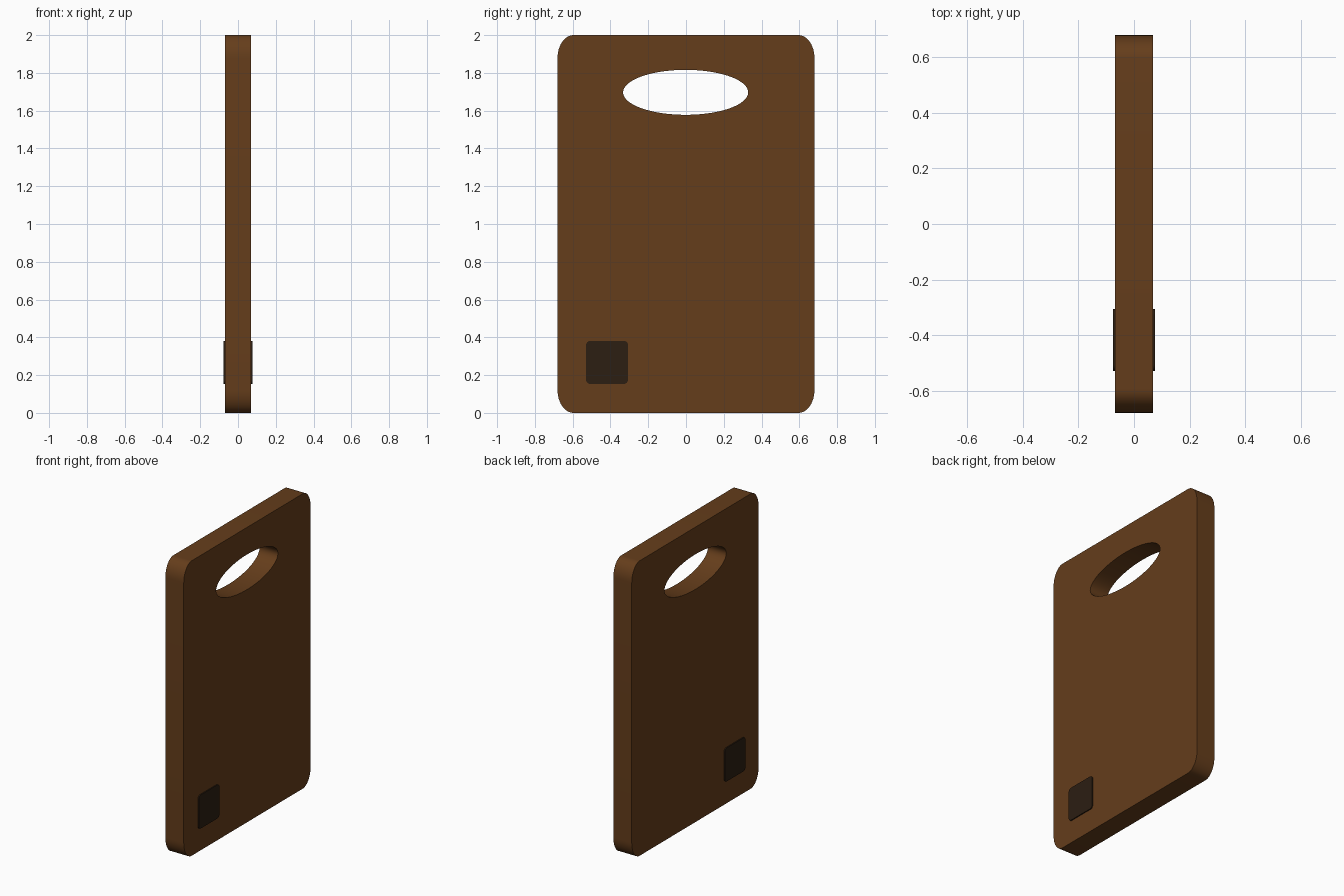
import bpy
from math import sin, cos, pi, radians

if "Cube" in bpy.data.objects:
    bpy.data.objects.remove(bpy.data.objects["Cube"])


def material(name, color):
    m = bpy.data.materials.new(name)
    m.diffuse_color = (*color, 1)
    m.use_nodes = True
    m.node_tree.nodes["Principled BSDF"].inputs["Base Color"].default_value = m.diffuse_color
    return m


def ellipse(cy, cz, ry, rz, n=96):
    return [(cy + ry * cos(2 * pi * i / n), cz + rz * sin(2 * pi * i / n)) for i in range(n)]


def rounded_rect(cy, cz, hy, hz, ry, rz, n=12):
    pts = []
    for q, (sy, sz) in enumerate([(1, 1), (-1, 1), (-1, -1), (1, -1)]):
        for i in range(n + 1):
            a = pi / 2 * (q + i / n)
            pts.append((cy + sy * (hy - ry) + ry * cos(a),
                        cz + sz * (hz - rz) + rz * sin(a)))
    return pts


def slab(name, outlines, x, half, mat):
    """Extrude closed outlines in the YZ plane along x; inner outlines become holes."""
    cu = bpy.data.curves.new(name, 'CURVE')
    cu.dimensions = '2D'
    cu.fill_mode = 'BOTH'
    cu.extrude = half
    for pts in outlines:
        s = cu.splines.new('POLY')
        s.points.add(len(pts) - 1)
        for p, (y, z) in zip(s.points, pts):
            p.co = (y, z, 0, 1)
        s.use_cyclic_u = True
    ob = bpy.data.objects.new(name, cu)
    bpy.context.collection.objects.link(ob)
    ob.location.x = x
    ob.rotation_euler = (radians(90), 0, radians(90))
    bpy.ops.object.select_all(action='DESELECT')
    ob.select_set(True)
    bpy.context.view_layer.objects.active = ob
    bpy.ops.object.convert(target='MESH')
    ob = bpy.context.object
    # weld the caps to the rim
    bpy.ops.object.mode_set(mode='EDIT')
    bpy.ops.mesh.select_all(action='SELECT')
    bpy.ops.mesh.remove_doubles(threshold=0.0001)
    bpy.ops.mesh.normals_make_consistent(inside=False)
    bpy.ops.object.mode_set(mode='OBJECT')
    bpy.ops.object.shade_smooth_by_angle(angle=radians(30))
    ob.data.materials.clear()
    ob.data.materials.append(mat)
    return ob


wood = material("brown_wood", (0.13, 0.047, 0.011))
dark = material("dark_patch", (0.025, 0.013, 0.006))

# Board with rounded corners and an oval handle hole
slab("board", [rounded_rect(0, 1, 0.68, 1, 0.085, 0.12),
               ellipse(-0.002, 1.697, 0.331, 0.119)], 0, 0.069, wood)

# Small dark patch on each face
for side, label in ((1, "right"), (-1, "left")):
    slab(f"patch_{label}", [rounded_rect(-0.418, 0.267, 0.111, 0.114, 0.022, 0.022, 6)],
         side * 0.071, 0.005, dark)
